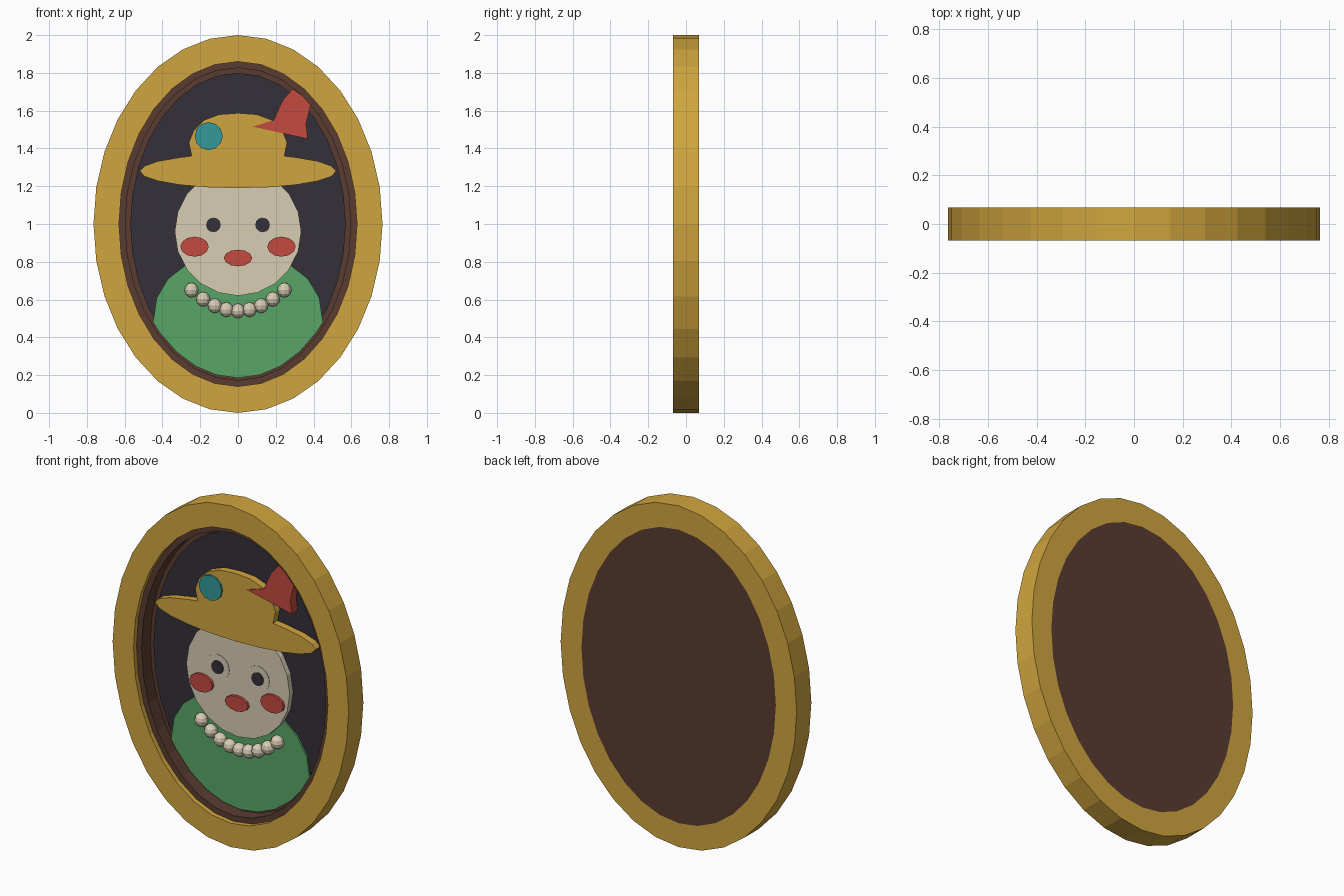
import bpy, bmesh
from math import sin, cos, pi

if "Cube" in bpy.data.objects:
    bpy.data.objects.remove(bpy.data.objects["Cube"])


def material(name, hex_code):
    rgb = [int(hex_code[i:i + 2], 16) / 255 for i in (0, 2, 4)]
    lin = [c / 12.92 if c <= 0.04045 else ((c + 0.055) / 1.055) ** 2.4 for c in rgb]
    m = bpy.data.materials.new(name)
    m.diffuse_color = (*lin, 1)
    m.use_nodes = True
    m.node_tree.nodes["Principled BSDF"].inputs["Base Color"].default_value = m.diffuse_color
    return m


GOLD = material("gold", "D0A53E")
BROWN = material("dark_wood", "5A3C31")
DARK = material("charcoal", "343039")
CREAM = material("cream", "D8CDB5")
GREEN = material("green", "59A566")
RED = material("red", "C44A40")
TEAL = material("teal", "33989A")


def finish(name, bm, mat):
    bmesh.ops.recalc_face_normals(bm, faces=bm.faces)
    me = bpy.data.meshes.new(name)
    bm.to_mesh(me)
    bm.free()
    me.materials.append(mat)
    ob = bpy.data.objects.new(name, me)
    bpy.context.collection.objects.link(ob)
    return ob


def oval(cx, cz, rx, rz, n):
    return [(cx + rx * cos(2 * pi * i / n), cz + rz * sin(2 * pi * i / n)) for i in range(n)]


def plate(name, outline, front, back, mat):
    """Flat outline in xz, extruded from front to back along y."""
    bm = bmesh.new()
    face = bm.faces.new([bm.verts.new((x, front, z)) for x, z in outline])
    ext = bmesh.ops.extrude_face_region(bm, geom=[face])
    for v in ext["geom"]:
        if isinstance(v, bmesh.types.BMVert):
            v.co.y = back
    return finish(name, bm, mat)


def oval_ring(name, outer, inner, front, back, mat, n=32):
    """Rectangular-section ring around the oval centre."""
    bm = bmesh.new()
    loops = [[bm.verts.new((x, y, z)) for x, z in oval(0, 1, *r, n)]
             for r, y in ((outer, front), (outer, back), (inner, back), (inner, front))]
    for k in range(4):
        a, b = loops[k], loops[(k + 1) % 4]
        for i in range(n):
            j = (i + 1) % n
            bm.faces.new((a[i], a[j], b[j], b[i]))
    return finish(name, bm, mat)


def mirrored(half):
    """Close a right-hand half outline (top to bottom) with its mirror image."""
    return half + [(-x, z) for x, z in reversed(half) if x > 1e-4]


# Frame, inner liner, backing and dark panel
oval_ring("frame", (0.765, 1.0), (0.63, 0.86), -0.068, 0.068, GOLD)
oval_ring("liner", (0.63, 0.86), (0.597, 0.827), -0.04, 0.05, BROWN)
plate("backing", oval(0, 1, 0.63, 0.86, 32), 0.04, 0.068, BROWN)
plate("panel", oval(0, 1, 0.57, 0.80, 32), 0.032, 0.045, DARK)

# Shoulders, cut off along the oval
shoulders = [(0, 0.84), (0.16, 0.82), (0.28, 0.78), (0.37, 0.71), (0.43, 0.61), (0.45, 0.48)]
arc = [(0.585 * sin(a * pi / 16), 1 - 0.815 * cos(a * pi / 16)) for a in (4, 3, 2, 1, 0)]
plate("shoulders", mirrored(shoulders + arc), 0.022, 0.042, GREEN)

# Bead necklace
for i in range(-4, 5):
    bm = bmesh.new()
    bmesh.ops.create_uvsphere(bm, u_segments=10, v_segments=6, radius=0.039)
    x = i * 0.0615
    bmesh.ops.translate(bm, verts=bm.verts, vec=(x, 0.015, 0.54 + 0.11 * (i / 4) ** 2))
    finish("bead", bm, CREAM)

# Head and face
plate("head", oval(0, 0.96, 0.335, 0.34, 20), 0.0, 0.035, CREAM)
for s in (-1, 1):
    plate("eye_socket", oval(s * 0.13, 0.995, 0.075, 0.075, 16), -0.003, 0.02, CREAM)
    plate("eye", oval(s * 0.13, 0.995, 0.039, 0.039, 12), -0.008, 0.02, DARK)
    plate("cheek", oval(s * 0.23, 0.88, 0.075, 0.053, 12), -0.016, 0.02, RED)
plate("mouth", oval(0, 0.82, 0.075, 0.044, 12), -0.016, 0.02, RED)

# Hat: crown and brim in one outline
crown = [(0, 1.587), (0.1, 1.58), (0.18, 1.55), (0.235, 1.495), (0.26, 1.43), (0.245, 1.36)]
brim = [(0.52 * sin(a * pi / 10), 1.28 + 0.09 * cos(a * pi / 10)) for a in range(2, 11)]
plate("hat", mirrored(crown + brim), -0.025, 0.018, GOLD)

# Hat trimmings
plate("hat_gem", oval(-0.155, 1.465, 0.074, 0.074, 12), -0.036, 0.0, TEAL)
feather = [(0.08, 1.515), (0.37, 1.45), (0.36, 1.53), (0.385, 1.63), (0.34, 1.68),
           (0.29, 1.715), (0.24, 1.66), (0.215, 1.61), (0.19, 1.55)]
plate("feather", feather, -0.031, 0.025, RED)
